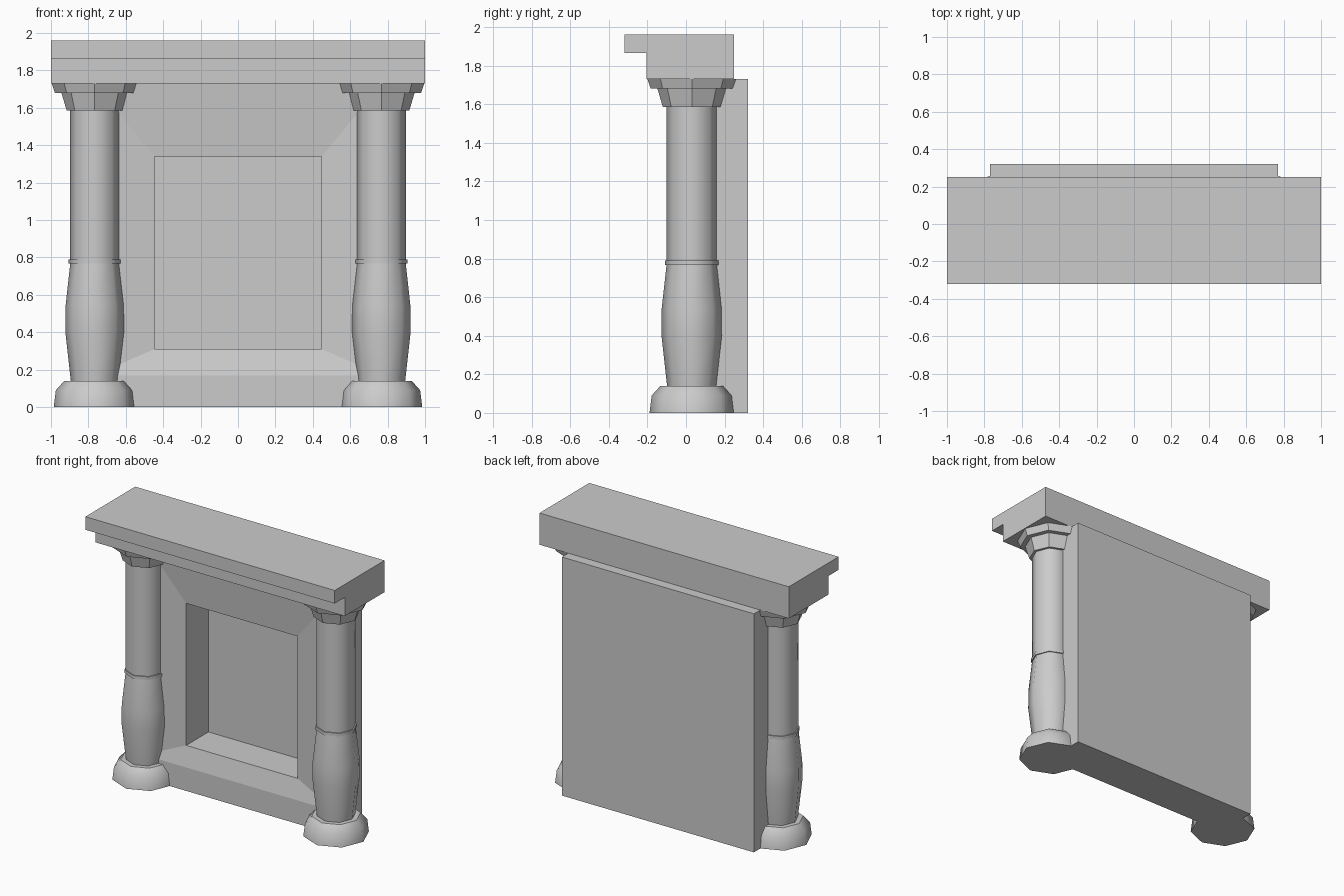
import bpy, bmesh, math

if "Cube" in bpy.data.objects:
    bpy.data.objects.remove(bpy.data.objects["Cube"])

COL_X, COL_Y, SIDES = 0.766, 0.03, 8


def finish(name, bm, smooth_angle=None):
    bmesh.ops.recalc_face_normals(bm, faces=bm.faces)
    if smooth_angle:
        for f in bm.faces:
            f.smooth = True
        for e in bm.edges:
            e.smooth = e.calc_face_angle(0) < math.radians(smooth_angle)
    mesh = bpy.data.meshes.new(name)
    bm.to_mesh(mesh)
    bm.free()
    ob = bpy.data.objects.new(name, mesh)
    bpy.context.collection.objects.link(ob)
    return ob


def lathe(name, x, profile, smooth_angle=None):
    """Eight-sided turned solid from (radius, z) points, corners on the axes."""
    bm = bmesh.new()
    rings = [[bm.verts.new((x + r * math.cos(i * math.tau / SIDES),
                            COL_Y + r * math.sin(i * math.tau / SIDES), z))
              for i in range(SIDES)] for r, z in profile]
    for a, b in zip(rings, rings[1:]):
        for i in range(SIDES):
            j = (i + 1) % SIDES
            bm.faces.new((a[i], a[j], b[j], b[i]))
    bm.faces.new(rings[0])
    bm.faces.new(rings[-1])
    return finish(name, bm, smooth_angle)


# Mantel shelf: stepped side profile (y, z) extruded along x
bm = bmesh.new()
profile = [(-0.32, 1.96), (-0.32, 1.865), (-0.205, 1.865),
           (-0.205, 1.73), (0.25, 1.73), (0.25, 1.96)]
face = bm.faces.new([bm.verts.new((-1, y, z)) for y, z in profile])
ext = bmesh.ops.extrude_face_region(bm, geom=[face])["geom"]
bmesh.ops.translate(bm, vec=(2, 0, 0),
                    verts=[g for g in ext if isinstance(g, bmesh.types.BMVert)])
finish("mantel_shelf", bm)

# Columns: base, bulging lower shaft, ring, upper shaft, two-tier capital
PARTS = {
    "base": ([(0.219, 0), (0.208, 0.09), (0.163, 0.14)], 50),
    "lower_shaft": ([(0.128, 0.14), (0.157, 0.40), (0.156, 0.54), (0.131, 0.767)], 50),
    "ring": ([(0.139, 0.767), (0.139, 0.79)], 50),
    "upper_shaft": ([(0.131, 0.79), (0.131, 1.585)], 50),
    "capital": ([(0.15, 1.585), (0.178, 1.68), (0.213, 1.68), (0.23, 1.73)], None),
}
for side, sx in (("left", -1), ("right", 1)):
    for part, (prof, angle) in PARTS.items():
        lathe(f"{side}_column_{part}", sx * COL_X, prof, angle)

# Surround: nested rectangles (half width, bottom, top, y) from back to firebox
bm = bmesh.new()
loops = []
for w, z0, z1, y in [(0.77, 0, 1.73, 0.322), (0.77, 0, 1.73, 0.01),
                     (0.77, 0.17, 1.73, 0.01), (0.447, 0.31, 1.34, 0.045),
                     (0.447, 0.31, 1.34, 0.30)]:
    loops.append([bm.verts.new((x, y, z)) for x, z in
                  ((-w, z0), (w, z0), (w, z1), (-w, z1))])
back, front, slope, rim, inner = loops
# the strip below the slope shares its upper corners with the front outline
for v, keep in ((slope[2], front[2]), (slope[3], front[3])):
    bm.verts.remove(v)
slope[2:] = front[2:]
for a, b in ((slope, rim), (rim, inner)):
    for i in range(4):
        j = (i + 1) % 4
        bm.faces.new((a[i], a[j], b[j], b[i]))
bm.faces.new((front[0], front[1], slope[1], slope[0]))
bm.faces.new((back[0], back[1], front[1], front[0]))
bm.faces.new((back[2], back[3], front[3], front[2]))
bm.faces.new((back[1], back[2], front[2], slope[1], front[1]))
bm.faces.new((back[3], back[0], front[0], slope[0], front[3]))
bm.faces.new(back)
bm.faces.new(inner)
finish("fireplace_surround", bm)
